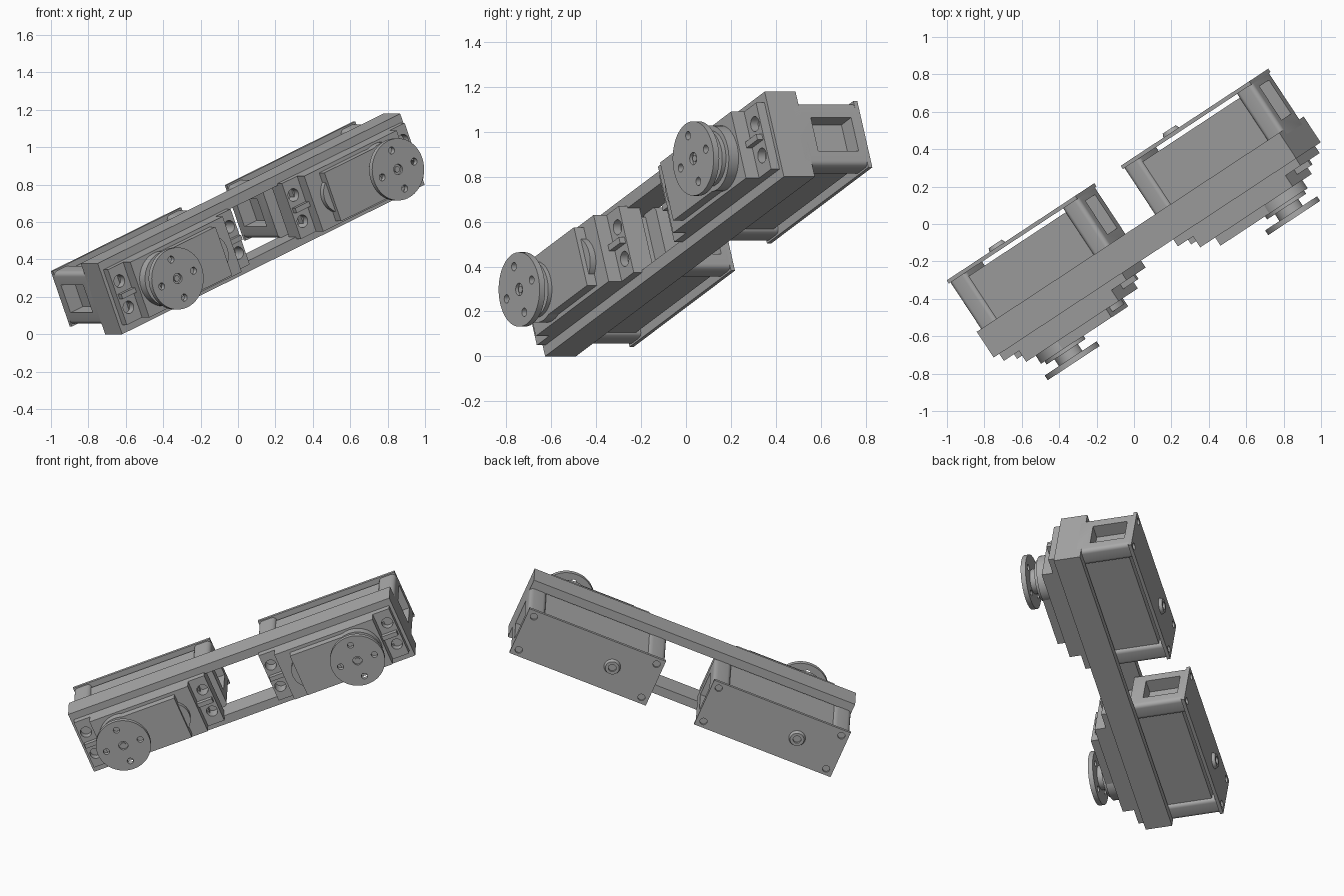
import bpy, bmesh
from math import radians, pi
from mathutils import Matrix, Vector

if "Cube" in bpy.data.objects:
    bpy.data.objects.remove(bpy.data.objects["Cube"], do_unlink=True)

grey = bpy.data.materials.new("plain grey")
grey.use_nodes = True
grey.diffuse_color = (0.4, 0.4, 0.4, 1)
grey.node_tree.nodes["Principled BSDF"].inputs["Base Color"].default_value = (0.4, 0.4, 0.4, 1)

# Local frame: x along the bracket, y across its height, z out of its front
U = Vector((0.772, 0.508, 0.382)).normalized()
N = Vector((U.y, -U.x, 0)).normalized()
V = N.cross(U)
FRAME = Matrix((U, V, N)).transposed().to_4x4()
FRAME.translation = Vector((-0.71, -0.49, 0))
LENGTH, HEIGHT, DEPTH = 2.095, 0.41, 0.165
MID = HEIGHT / 2


def add(name, bm):
    mesh = bpy.data.meshes.new(name)
    bm.to_mesh(mesh)
    bm.free()
    mesh.materials.append(grey)
    ob = bpy.data.objects.new(name, mesh)
    bpy.context.collection.objects.link(ob)
    ob.matrix_world = FRAME
    return ob


def box(name, x, y, z, bevel=0, axis=None):
    bm = bmesh.new()
    bmesh.ops.create_cube(bm, size=1)
    size = Vector((x[1] - x[0], y[1] - y[0], z[1] - z[0]))
    mid = Vector((x[0] + x[1], y[0] + y[1], z[0] + z[1])) / 2
    for v in bm.verts:
        v.co = Vector(a * abs(b) for a, b in zip(v.co, size)) + mid
    if bevel:
        edges = [e for e in bm.edges
                 if abs((e.verts[0].co - e.verts[1].co).normalized()[axis]) > 0.9]
        bmesh.ops.bevel(bm, geom=edges, offset=bevel, segments=5, profile=0.5, affect='EDGES')
    return add(name, bm)


def cyl(name, x, y, z, r, r2=None, sides=40):
    bm = bmesh.new()
    bmesh.ops.create_cone(bm, cap_ends=True, segments=sides, radius1=r,
                          radius2=r if r2 is None else r2, depth=z[1] - z[0],
                          matrix=Matrix.Translation((x, y, (z[0] + z[1]) / 2)))
    return add(name, bm)


def cut(ob, cutters):
    for c in cutters:
        mod = ob.modifiers.new("cut", 'BOOLEAN')
        mod.operation, mod.object, mod.solver = 'DIFFERENCE', c, 'EXACT'
    bpy.context.view_layer.update()
    graph = bpy.context.evaluated_depsgraph_get()
    mesh = bpy.data.meshes.new_from_object(ob.evaluated_get(graph))
    ob.modifiers.clear()
    ob.data = mesh
    for c in cutters:
        bpy.data.objects.remove(c, do_unlink=True)


# Bracket: a long frame with one opening
bracket = box("bracket", (0, LENGTH), (0, HEIGHT), (0, DEPTH))
cut(bracket, [box("opening", (0.1, LENGTH - 0.1), (0.055, HEIGHT - 0.055), (-0.1, 0.3))])


def servo(tag, start, mirrored):
    span = 0.89

    def at(s):
        return start + (span - s if mirrored else s)

    def rng(a, b):
        return tuple(sorted((at(a), at(b))))

    def part(name):
        return tag + "_" + name

    low, high = 0.045, 0.365

    # Back cover with corner screw holes and a bearing boss
    cover = box(part("back_cover"), (start, start + span), (low, high), (-0.318, -0.297))
    cut(cover, [cyl("hole", at(s), t, (-0.4, -0.305), 0.022, sides=20)
                for s in (0.045, span - 0.045) for t in (low + 0.04, high - 0.04)])
    boss = cyl(part("back_boss"), start + 0.284, MID, (-0.338, -0.3), 0.042, 0.058)
    cut(boss, [cyl("hole", start + 0.284, MID, (-0.4, -0.322), 0.024, sides=24)])

    # Motor case, with a thin gap before the cover
    box(part("case"), rng(0.09, 0.8), (0.07, 0.34), (-0.272, 0.17))

    # Rounded end blocks with a cable window
    for label, a, b in (("outer", 0, 0.11), ("inner", span, span - 0.11)):
        block = box(part(label + "_end_block"), rng(a, b), (low + 0.008, high - 0.008),
                    (-0.297, 0.03), 0.025, 2)
        inward = 0.085 if a == 0 else -0.085
        cut(block, [box("window", rng(a - inward, a + inward), (0.125, 0.285), (-0.265, -0.05))])

    # Mounting flange with two holes and a rib at each end
    flange = box(part("flange"), rng(0.02, span - 0.02), (low, high), (0.1, 0.21))
    cut(flange, [cyl("hole", at(s), t, (0.13, 0.3), 0.034, sides=24)
                 for s in (0.065, span - 0.065) for t in (MID - 0.076, MID + 0.076)])
    for label, a, b in (("outer", 0.03, 0.13), ("inner", span - 0.13, span - 0.03)):
        box(part(label + "_rib"), rng(a, b), (MID - 0.014, MID + 0.014), (0.2, 0.24))

    # Stepped gear housing
    box(part("gear_housing"), rng(0.125, 0.765), (low, high), (0.2, 0.28))
    box(part("gear_cap"), rng(0.284, 0.67), (0.065, 0.345), (0.27, 0.332))
    cyl(part("gear_cap_round"), at(0.284), MID, (0.27, 0.332), 0.148)
    cyl(part("gear_bulge"), at(0.6), MID, (0.27, 0.31), 0.11)

    # Output shaft and round horn with screw holes
    cyl(part("shaft_collar"), at(0.284), MID, (0.325, 0.352), 0.125)
    cyl(part("shaft"), at(0.284), MID, (0.34, 0.4), 0.075)
    horn = cyl(part("horn"), at(0.284), MID, (0.395, 0.425), 0.166, sides=64)
    holes = [cyl("hole", at(0.284) + dx, MID + dy, (0.38, 0.5), 0.019, sides=20)
             for dx, dy in ((0.11, 0), (-0.11, 0), (0, 0.11), (0, -0.11))]
    holes.append(cyl("hole", at(0.284), MID, (0.41, 0.5), 0.028, sides=24))
    cut(horn, holes)
    cyl(part("horn_screw"), at(0.284), MID, (0.4, 0.418), 0.016, sides=16)


servo("lower", 0, False)
servo("upper", LENGTH - 0.89, True)

# Smooth the round walls, keep the edges sharp
bpy.ops.object.select_all(action='DESELECT')
for ob in bpy.context.collection.objects:
    if ob.type == 'MESH' and ob.data.materials and ob.data.materials[0] == grey:
        ob.select_set(True)
        bpy.context.view_layer.objects.active = ob
bpy.ops.object.shade_smooth_by_angle(angle=radians(30))
